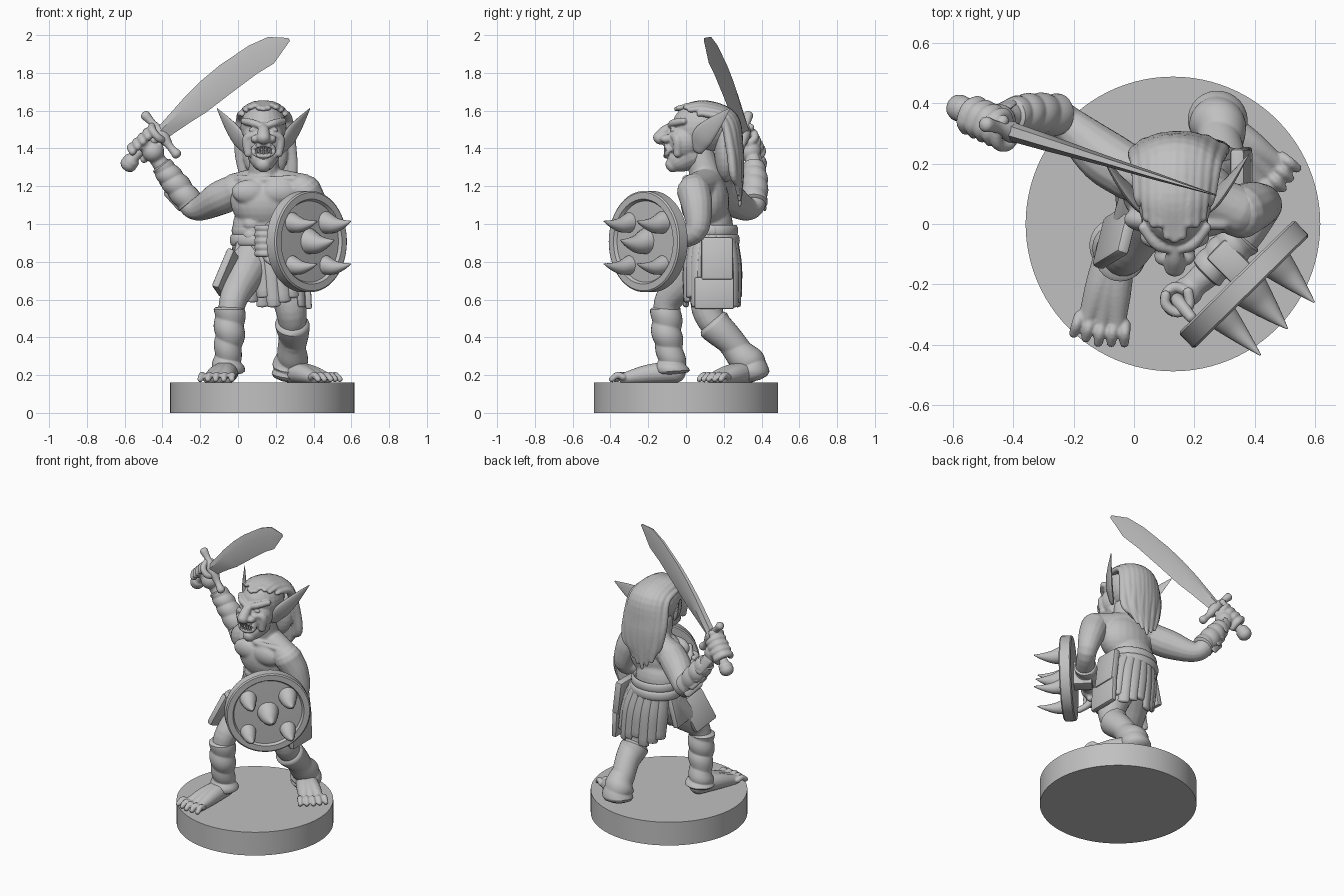
import bpy, bmesh, math
from math import sin, cos, pi, sqrt
from mathutils import Vector, Matrix

old = bpy.data.objects.get("Cube")
if old:
    bpy.data.objects.remove(old, do_unlink=True)

stone = bpy.data.materials.new("plain grey")
stone.use_nodes = True
GREY = (0.53, 0.53, 0.53, 1)
stone.diffuse_color = GREY
stone.node_tree.nodes["Principled BSDF"].inputs["Base Color"].default_value = GREY


def finish(name, bm, voxel=0, angle=40):
    """Turn a bmesh into a shaded object, optionally fusing its pieces."""
    bmesh.ops.recalc_face_normals(bm, faces=bm.faces)
    mesh = bpy.data.meshes.new(name)
    bm.to_mesh(mesh)
    bm.free()
    mesh.materials.append(stone)
    ob = bpy.data.objects.new(name, mesh)
    bpy.context.collection.objects.link(ob)
    bpy.ops.object.select_all(action='DESELECT')
    ob.select_set(True)
    bpy.context.view_layer.objects.active = ob
    if voxel:
        mesh.shade_smooth()
        fuse = ob.modifiers.new("fuse", 'REMESH')
        fuse.mode, fuse.voxel_size, fuse.use_smooth_shade = 'VOXEL', voxel, True
        relax = ob.modifiers.new("relax", 'SMOOTH')
        relax.factor, relax.iterations = 0.5, 3
    else:
        bpy.ops.object.shade_smooth_by_angle(angle=math.radians(angle))


def ball(bm, centre, size):
    size = size if isinstance(size, tuple) else (size,) * 3
    place = Matrix.Translation(centre) @ Matrix.Diagonal((*size, 1))
    bmesh.ops.create_uvsphere(bm, u_segments=24, v_segments=14, radius=1, matrix=place)


def box(bm, centre, size, turn=(0, 0, 0), bevel=0.01):
    spin = Matrix.Rotation(turn[2], 4, 'Z') @ Matrix.Rotation(turn[1], 4, 'Y') @ Matrix.Rotation(turn[0], 4, 'X')
    made = bmesh.ops.create_cube(bm, size=1, matrix=Matrix.Translation(centre) @ spin @ Matrix.Diagonal((*size, 1)))
    edges = {e for v in made["verts"] for e in v.link_edges}
    bmesh.ops.bevel(bm, geom=list(edges), offset=bevel, segments=2, affect='EDGES', profile=0.5)


def tube(bm, points, flat=1, side=(1, 0, 0), ridges=0, amp=0.1, cap=0.8, n=16):
    """Sweep a round or flattened section along a smooth path of (x, y, z, radius)."""
    p = [Vector(q) for q in points]
    p = [p[0] * 2 - p[1]] + p + [p[-1] * 2 - p[-2]]
    steps = 5 + ridges * 4
    path = []
    for a, b, c, d in zip(p, p[1:], p[2:], p[3:]):
        for k in range(steps):
            t = k / steps
            path.append(0.5 * (2 * b + (c - a) * t + (2 * a - 5 * b + 4 * c - d) * t * t
                               + (3 * b - a - 3 * c + d) * t ** 3))
    path.append(p[-2])
    # rounded ends
    first, last = path[0], path[-1]
    d0, d1 = (first - path[1]).xyz.normalized(), (last - path[-2]).xyz.normalized()

    def dome(q, d, a):
        return Vector((*(q.xyz + d * q.w * cap * sin(a)), q.w * cos(a)))
    bends = [1.5, 1, 0.5]
    path = [dome(first, d0, a) for a in bends] + path + [dome(last, d1, a) for a in reversed(bends)]
    s, rings = Vector(side), []
    for i, q in enumerate(path):
        t = (path[min(i + 1, len(path) - 1)] - path[max(i - 1, 0)]).xyz.normalized()
        s = (s - t * s.dot(t)).normalized()
        u = t.cross(s)
        ring = []
        for k in range(n):
            a = 2 * pi * k / n
            r = q.w * (1 + amp * abs(sin(pi * ridges * i / len(path) + a / 2)) if ridges else 1)
            ring.append(bm.verts.new(q.xyz + s * r * cos(a) + u * r * flat * sin(a)))
        rings.append(ring)
    for a, b in zip(rings, rings[1:]):
        for k in range(n):
            bm.faces.new((a[k], a[k - 1], b[k - 1], b[k]))
    bm.faces.new(rings[0])
    bm.faces.new(rings[-1][::-1])


def tube_part(name, points, **style):
    bm = bmesh.new()
    tube(bm, points, **style)
    finish(name, bm)


def lathe(name, profile, place, n=64):
    bm = bmesh.new()
    verts = [bm.verts.new((r, 0, h)) for r, h in profile]
    edges = [bm.edges.new(e) for e in zip(verts, verts[1:])]
    bmesh.ops.spin(bm, geom=verts + edges, cent=(0, 0, 0), axis=(0, 0, 1), angle=2 * pi, steps=n, use_merge=True)
    bmesh.ops.remove_doubles(bm, verts=bm.verts, dist=0.0005)
    bm.transform(place)
    finish(name, bm, angle=30)


def fist(bm, centre, axis, palm, r=0.036):
    """Four fingers and a thumb curled round a bar."""
    c, ax = Vector(centre), Vector(axis).normalized()
    p = Vector(palm)
    p = (p - ax * p.dot(ax)).normalized()
    q = ax.cross(p)
    for k in range(5):
        at = c + ax * r * 0.95 * (k - 1.7)
        sign = 1 if k < 4 else -1
        arc = [at + p * r * 1.2 * cos(a) + q * sign * r * 1.2 * sin(a) for a in (0, 1.2, 2.3, 3.4, 4.2)]
        tube(bm, [(*v, r * 0.5) for v in arc], n=10)
    ball(bm, c + p * r * 1.2, r * 1.4)
    ball(bm, c, r * 1.1)


def foot(name, heel, toe, spread):
    """Bare flat foot with five toes."""
    h, t = Vector((*heel, 0.16)), Vector((*toe, 0.16))
    d = (t - h).normalized()
    s = Vector((-d.y, d.x, 0))
    bm = bmesh.new()
    up = Vector((0, 0, 1))
    for k in (-1, 0, 1):
        tip = h + (t - h) * 0.78 + s * k * spread * 0.55
        tube(bm, [(*(h + up * 0.06), 0.06), (*(h.lerp(tip, 0.55) + up * 0.045), 0.05),
                  (*(tip + up * 0.022), 0.03)])
    for k in range(-2, 3):
        root = h + (t - h) * (0.8 - 0.02 * abs(k)) + s * k * spread * 0.43
        tip = root + d * 0.065 + s * k * 0.004
        tube(bm, [(*(root + up * 0.028), 0.018), (*(root.lerp(tip, 0.5) + up * 0.04), 0.018),
                  (*(tip + up * 0.016), 0.016)], n=10)
    finish(name, bm, 0.006)


# round base
lathe("round_base", [(0, 0), (0.488, 0), (0.488, 0.16), (0, 0.16)], Matrix.Translation((0.129, 0, 0)), 96)

# torso with shoulders, chest and stomach muscles
bm = bmesh.new()
ball(bm, (0.15, 0.1, 1.12), (0.19, 0.13, 0.16))
ball(bm, (0.12, 0.13, 0.98), (0.15, 0.12, 0.16))
ball(bm, (0.14, 0.14, 0.83), (0.16, 0.12, 0.13))
tube(bm, [(-0.02, 0.17, 1.18, 0.088), (0.14, 0.13, 1.22, 0.08), (0.35, 0.04, 1.18, 0.085)])
tube(bm, [(0.14, 0.12, 1.2, 0.09), (0.135, 0.07, 1.38, 0.075)])
for x, y in ((0.06, 0.015), (0.22, 0.0)):
    ball(bm, (x, y, 1.17), (0.095, 0.045, 0.065))
    for z in (0.94, 1.0, 1.06):
        ball(bm, (0.12 + (x - 0.14) * 0.55, 0.035, z), (0.048, 0.03, 0.033))
tube(bm, [(0.0, 0.1, 1.24, 0.02), (0.13, 0.01, 1.235, 0.018), (0.3, 0.0, 1.24, 0.02)])
finish("torso", bm, 0.009)

# sword arm, raised
AXIS = Vector((0.18, -0.085, 0.17))
bm = bmesh.new()
tube(bm, [(0.0, 0.16, 1.18, 0.09), (-0.1, 0.225, 1.135, 0.09), (-0.22, 0.33, 1.08, 0.062),
          (-0.29, 0.37, 1.15, 0.06), (-0.44, 0.355, 1.36, 0.04), (-0.49, 0.355, 1.41, 0.038)])
fist(bm, (-0.485, 0.335, 1.42), AXIS, (0.3, 0.1, -0.5), 0.042)
finish("sword_arm", bm, 0.0065)
tube_part("sword_arm_bracer", [(-0.255, 0.36, 1.115, 0.066), (-0.34, 0.365, 1.225, 0.064), (-0.405, 0.36, 1.31, 0.053)],
          ridges=4, cap=0.2, n=24)
bm = bmesh.new()
for k in range(4):
    z = 1.13 + 0.06 * k
    tube(bm, [(-0.36 - 0.025 * k, 0.385, z + 0.04, 0.035), (-0.3 - 0.03 * k, 0.415, z - 0.04, 0.025)], flat=0.4, side=(1, 0, 0.7))
finish("bracer_scales", bm)

# shield arm, bent behind the shield
bm = bmesh.new()
tube(bm, [(0.35, 0.04, 1.18, 0.09), (0.4, 0.06, 1.08, 0.08), (0.425, 0.05, 0.96, 0.06),
          (0.33, -0.08, 0.92, 0.06), (0.19, -0.21, 0.9, 0.042)])
fist(bm, (0.145, -0.25, 0.9), (0, 0, 1), (0.5, 0.4, 0))
finish("shield_arm", bm, 0.0065)
tube_part("shield_arm_bracer", [(0.36, -0.04, 0.925, 0.066), (0.24, -0.16, 0.905, 0.058)], ridges=4, cap=0.2, n=24)

# shield with rim, spikes, grip and strap
MID, OUT, ACROSS = Vector((0.364, -0.2, 0.907)), Vector((0.7, -0.714, 0)), Vector((0.714, 0.7, 0))
lathe("shield", [(0, -0.037), (0.26, -0.037), (0.268, -0.03), (0.268, 0.03), (0.26, 0.037), (0.225, 0.037),
                 (0.215, 0.02), (0, 0.026)], Matrix.Translation(MID) @ OUT.to_track_quat('Z', 'Y').to_matrix().to_4x4())
for name, u, v, r in (("middle", 0, 0, 0.072), ("upper_inner", -0.125, 0.1, 0.056), ("upper_outer", 0.125, 0.1, 0.062),
                      ("lower_inner", -0.125, -0.125, 0.053), ("lower_outer", 0.125, -0.125, 0.053)):
    root = MID + ACROSS * u + Vector((0, 0, v)) + OUT * 0.01
    bow = Vector((0, 0, -0.012))
    tube_part(name + "_spike", [(*root, r), (*(root + OUT * 0.07 + bow), r * 0.7), (*(root + OUT * 0.14 + bow * 0.5), r * 0.35),
                                (*(root + OUT * 0.195 - bow * 0.6), 0.003)], cap=0.1)
tube_part("shield_grip", [(0.19, -0.31, 0.79, 0.018), (0.15, -0.26, 0.83, 0.022), (0.145, -0.25, 0.9, 0.024),
                          (0.15, -0.26, 0.97, 0.022), (0.19, -0.31, 1.01, 0.018)])
bm = bmesh.new()
box(bm, (0.32, -0.13, 0.91), (0.09, 0.14, 0.16), (0, 0, -0.78 + pi / 2))
finish("shield_strap", bm)

# curved sword: blunt spine, thick middle, thin cutting edge
def on_sword(x, z):
    return Vector((x, 0.18 - 0.31 * x, z))

bm = bmesh.new()
top = [(-0.43, 1.5), (-0.28, 1.67), (-0.19, 1.76), (-0.095, 1.84), (0.06, 1.945), (0.16, 1.99), (0.265, 1.985)]
low = [(-0.375, 1.455), (-0.25, 1.54), (-0.17, 1.59), (-0.04, 1.69), (0.1, 1.795), (0.19, 1.85), (0.275, 1.97)]
bulge = Vector((0.3, 0.95, 0)) * 0.032
loops = []
for i, (a, b) in enumerate(zip(top, low)):
    a, b = on_sword(*a), on_sword(*b)
    m, t = a.lerp(b, 0.35), bulge * (1 - i / 6.5)
    loops.append([bm.verts.new(v) for v in (a + t * 0.5, m + t, b, m - t, a - t * 0.5)])
for a, b in zip(loops, loops[1:]):
    for k in range(5):
        bm.faces.new((a[k], a[k - 1], b[k - 1], b[k]))
bm.faces.new(loops[0])
bm.faces.new(loops[-1][::-1])
finish("sword_blade", bm, angle=35)
tube_part("sword_guard", [(-0.49, 0.33, 1.575, 0.026), (-0.45, 0.32, 1.53, 0.02), (-0.405, 0.305, 1.475, 0.036),
                          (-0.36, 0.292, 1.41, 0.02), (-0.325, 0.28, 1.37, 0.026)])
tube_part("sword_handle", [(-0.58, 0.385, 1.315, 0.045), (-0.56, 0.376, 1.34, 0.042), (-0.53, 0.36, 1.37, 0.024),
                           (-0.4, 0.305, 1.48, 0.026)])

# head: skull, jaw, hooked nose, brows, lips and eyes
CX = 0.135
bm = bmesh.new()
ball(bm, (CX, 0.08, 1.51), (0.122, 0.155, 0.138))
ball(bm, (CX, 0.0, 1.44), (0.112, 0.1, 0.11))
tube(bm, [(CX, 0.02, 1.37, 0.088), (CX, -0.045, 1.33, 0.062), (CX, -0.075, 1.31, 0.04)])
tube(bm, [(CX, -0.07, 1.52, 0.022), (CX, -0.11, 1.49, 0.032), (CX, -0.142, 1.452, 0.036)])
for s in (-1, 1):
    ball(bm, (CX + s * 0.04, -0.105, 1.45), (0.028, 0.032, 0.023))
    tube(bm, [(CX + s * 0.015, -0.083, 1.52, 0.017), (CX + s * 0.06, -0.066, 1.535, 0.02), (CX + s * 0.105, -0.01, 1.545, 0.018)])
    ball(bm, (CX + s * 0.055, -0.068, 1.498), (0.024, 0.015, 0.012))
    tube(bm, [(CX + s * 0.045, -0.08, 1.47, 0.014), (CX + s * 0.085, -0.045, 1.45, 0.028), (CX + s * 0.08, -0.045, 1.37, 0.022)])
lips = [(CX + 0.056 * cos(a), -0.09 - 0.018 * abs(sin(a)), 1.39 + 0.03 * sin(a), 0.013) for a in [k * pi / 5 for k in range(11)]]
tube(bm, lips, n=10)
finish("head", bm, 0.0055)
bm = bmesh.new()
for k in range(-2, 3):
    for z, tip in ((1.418, 1.392), (1.365, 1.4)):
        tube(bm, [(CX + k * 0.019, -0.108, z, 0.009), (CX + k * 0.019, -0.112, tip, 0.003)], n=8)
finish("teeth", bm)
for name, s in (("right", -1), ("left", 1)):
    tube_part(name + "_ear", [(CX + s * 0.1, 0.06, 1.41, 0.045), (CX + s * 0.14, 0.09, 1.465, 0.06),
                              (CX + s * 0.19, 0.15, 1.53, 0.042), (CX + s * 0.245, 0.23, 1.61, 0.004)], flat=0.28, side=(-s * 0.2, -0.6, 0.6))

# long swept-back hair with a widow's peak, narrowing to a point
bm = bmesh.new()
for k in range(-5, 6):
    x, f = 0.024 * k, sqrt(1 - (0.024 * k / 0.145) ** 2)
    wave = 0.012 * (k % 2)
    front = (-0.05, -0.04, 0.0, 0.0, 0.02, 0.07)[abs(k)]
    tube(bm, [(CX + x * 0.93, front, 1.515 + 0.118 * f - 0.6 * max(0, -front - 0.01), 0.018),
              (CX + x * 0.95, 0.1, 1.515 + 0.122 * f, 0.025), (CX + 0.005 + x, 0.13 + 0.12 * f, 1.52 + 0.05 * f, 0.032),
              (CX + 0.01 + x * 1.1, 0.18 + 0.1 * f, 1.4, 0.034),
              (CX + 0.012 + x * 1.02 + wave, 0.21 + 0.075 * f, 1.26, 0.03),
              (CX + x * 0.7, 0.255 + 0.03 * f, 1.1 + wave * 3 + 0.014 * abs(k), 0.012)], flat=0.75, n=12)
ball(bm, (CX + 0.01, 0.21, 1.38), (0.12, 0.06, 0.16))
finish("hair", bm, 0.006)

# legs
bm = bmesh.new()
tube(bm, [(0.08, 0.12, 0.82, 0.12), (0.02, 0.0, 0.7, 0.095), (-0.03, -0.1, 0.58, 0.072), (-0.05, -0.09, 0.4, 0.065), (-0.055, -0.06, 0.22, 0.055)])
finish("right_leg", bm, 0.009)
tube_part("right_leg_wrap", [(-0.045, -0.105, 0.55, 0.075), (-0.045, -0.1, 0.42, 0.073), (-0.055, -0.08, 0.3, 0.066), (-0.055, -0.075, 0.22, 0.084)],
          ridges=4, amp=0.14, cap=0.25, n=28)
bm = bmesh.new()
tube(bm, [(0.21, 0.15, 0.8, 0.12), (0.26, 0.12, 0.65, 0.1), (0.285, 0.12, 0.52, 0.08), (0.29, 0.22, 0.38, 0.065), (0.27, 0.33, 0.24, 0.06)])
finish("left_leg", bm, 0.009)
tube_part("left_leg_wrap", [(0.29, 0.15, 0.47, 0.085), (0.29, 0.24, 0.37, 0.07), (0.285, 0.3, 0.3, 0.076), (0.28, 0.335, 0.25, 0.088), (0.275, 0.345, 0.2, 0.088)],
          ridges=3, amp=0.12, cap=0.4, n=28)
foot("right_foot", (-0.055, -0.05), (-0.12, -0.4), 0.09)
foot("left_foot", (0.27, 0.34), (0.49, 0.12), 0.085)

# belt, strip skirt and hip pouches
bm = bmesh.new()
for z, r in ((0.965, 0.15), (0.915, 0.16)):
    tube(bm, [(0.13 + r * cos(a), 0.14 + r * 0.82 * sin(a), z, 0.03) for a in [k * pi / 8 for k in range(17)]], flat=0.45, side=(0, 0, 1))
finish("belt", bm)
bm = bmesh.new()
for k in range(20):
    a = 2 * pi * k / 20
    if not 2.7 < a < 4.2:
        c, s, hem = cos(a), sin(a), 0.57 + 0.025 * (k % 3)
        tube(bm, [(0.14 + 0.15 * c, 0.14 + 0.12 * s, 0.93, 0.032), (0.17 + 0.18 * c, 0.14 + 0.14 * s, 0.78, 0.038),
                  (0.19 + 0.185 * c, 0.14 + 0.14 * s, hem, 0.036)], flat=0.45, side=(-s, c, 0), cap=0.3, n=10)
finish("strip_skirt", bm)
bm = bmesh.new()
box(bm, (0.355, 0.165, 0.815), (0.05, 0.17, 0.23), (0, -0.12, 0), 0.015)
box(bm, (0.37, 0.15, 0.635), (0.035, 0.21, 0.17), (0, -0.05, 0))
finish("left_hip_pouch", bm)
bm = bmesh.new()
box(bm, (-0.06, -0.04, 0.74), (0.045, 0.18, 0.23), (-0.35, 0.3, -0.35), 0.015)
box(bm, (-0.02, 0.12, 0.81), (0.04, 0.15, 0.23), (0, 0.25, 0.1), 0.012)
finish("right_hip_pouch", bm)
